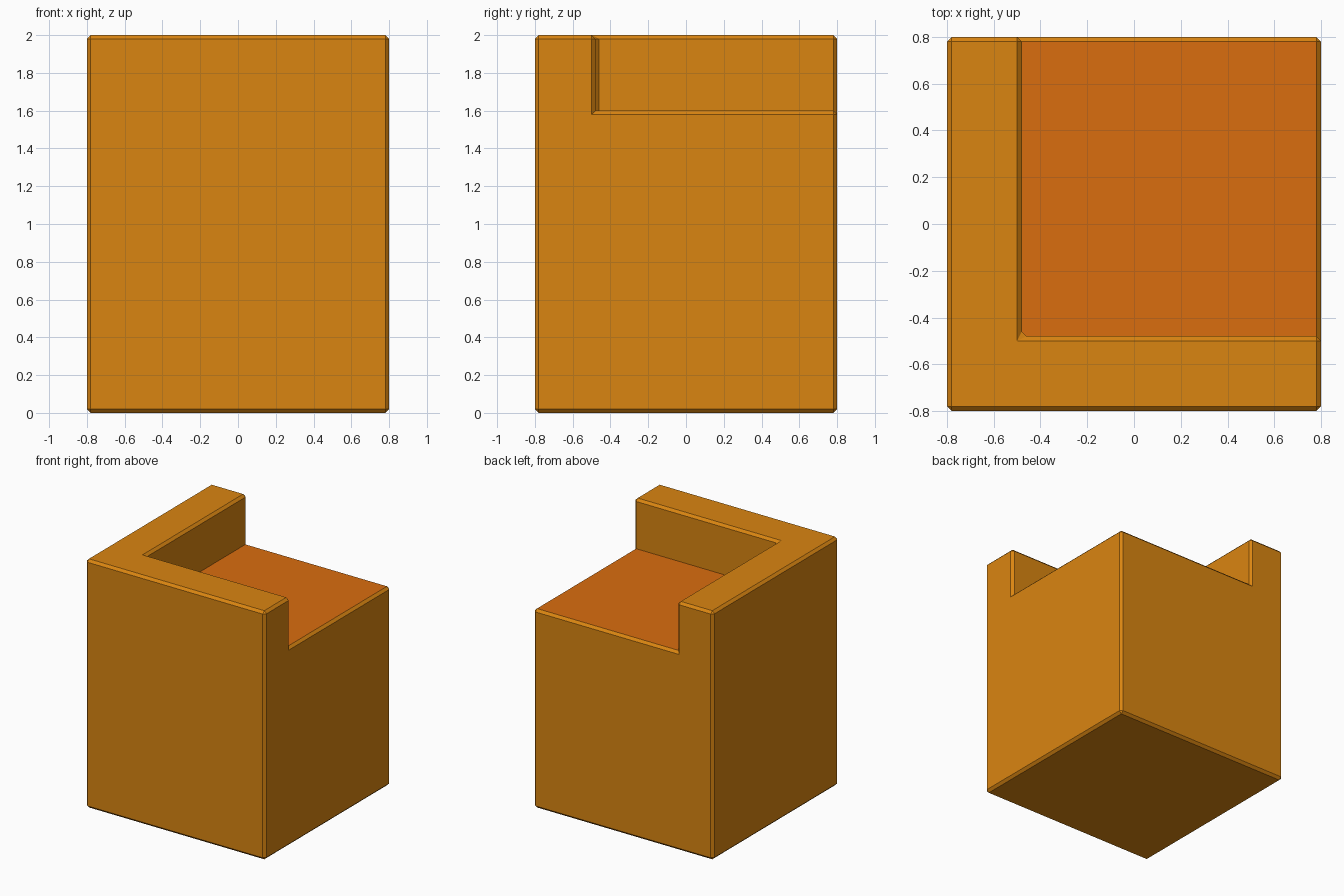
import bpy
import bmesh
from mathutils import Vector

default_cube = bpy.data.objects.get("Cube")
if default_cube:
    bpy.data.objects.remove(default_cube, do_unlink=True)

WIDTH, HEIGHT = 1.6, 2.0
LEDGE = 1.6        # height of the recessed floor
INNER = -0.48      # inner face of the two raised walls
CHAMFER = 0.02


def make_material(name, rgb):
    mat = bpy.data.materials.new(name)
    mat.use_nodes = True
    colour = (*rgb, 1.0)
    mat.diffuse_color = colour
    mat.node_tree.nodes["Principled BSDF"].inputs["Base Color"].default_value = colour
    return mat


amber = make_material("amber", (0.70, 0.235, 0.0055))
orange = make_material("orange", (0.70, 0.155, 0.0045))

# Solid base block
bm = bmesh.new()
bmesh.ops.create_cube(bm, size=1)
bmesh.ops.scale(bm, vec=(WIDTH, WIDTH, LEDGE), verts=bm.verts)
bmesh.ops.translate(bm, vec=(0, 0, LEDGE / 2), verts=bm.verts)

# Mark out the walls on its top and raise them as an L
for axis in (Vector((1, 0, 0)), Vector((0, 1, 0))):
    bmesh.ops.bisect_plane(bm, geom=bm.verts[:] + bm.edges[:] + bm.faces[:],
                           plane_co=axis * INNER, plane_no=axis)
wall_tops = []
for face in bm.faces:
    centre = face.calc_center_median()
    if face.normal.z > 0.9 and min(centre.x, centre.y) < INNER:
        wall_tops.append(face)
raised = bmesh.ops.extrude_face_region(bm, geom=wall_tops)["geom"]
bmesh.ops.translate(bm, vec=(0, 0, HEIGHT - LEDGE),
                    verts=[v for v in raised if isinstance(v, bmesh.types.BMVert)])

# Merge flat areas, then chamfer every remaining edge
bmesh.ops.dissolve_limit(bm, angle_limit=0.01, verts=bm.verts[:], edges=bm.edges[:])
bmesh.ops.bevel(bm, geom=bm.edges[:], offset=CHAMFER, offset_type='OFFSET',
                segments=1, affect='EDGES', clamp_overlap=True)
bmesh.ops.recalc_face_normals(bm, faces=bm.faces[:])

# Orange recessed floor
for face in bm.faces:
    on_ledge = abs(face.calc_center_median().z - LEDGE) < 0.005
    face.material_index = int(on_ledge and face.normal.z > 0.99)

mesh = bpy.data.meshes.new("corner_block")
bm.to_mesh(mesh)
bm.free()
mesh.materials.append(amber)
mesh.materials.append(orange)
block = bpy.data.objects.new("corner_block", mesh)
bpy.context.collection.objects.link(block)
